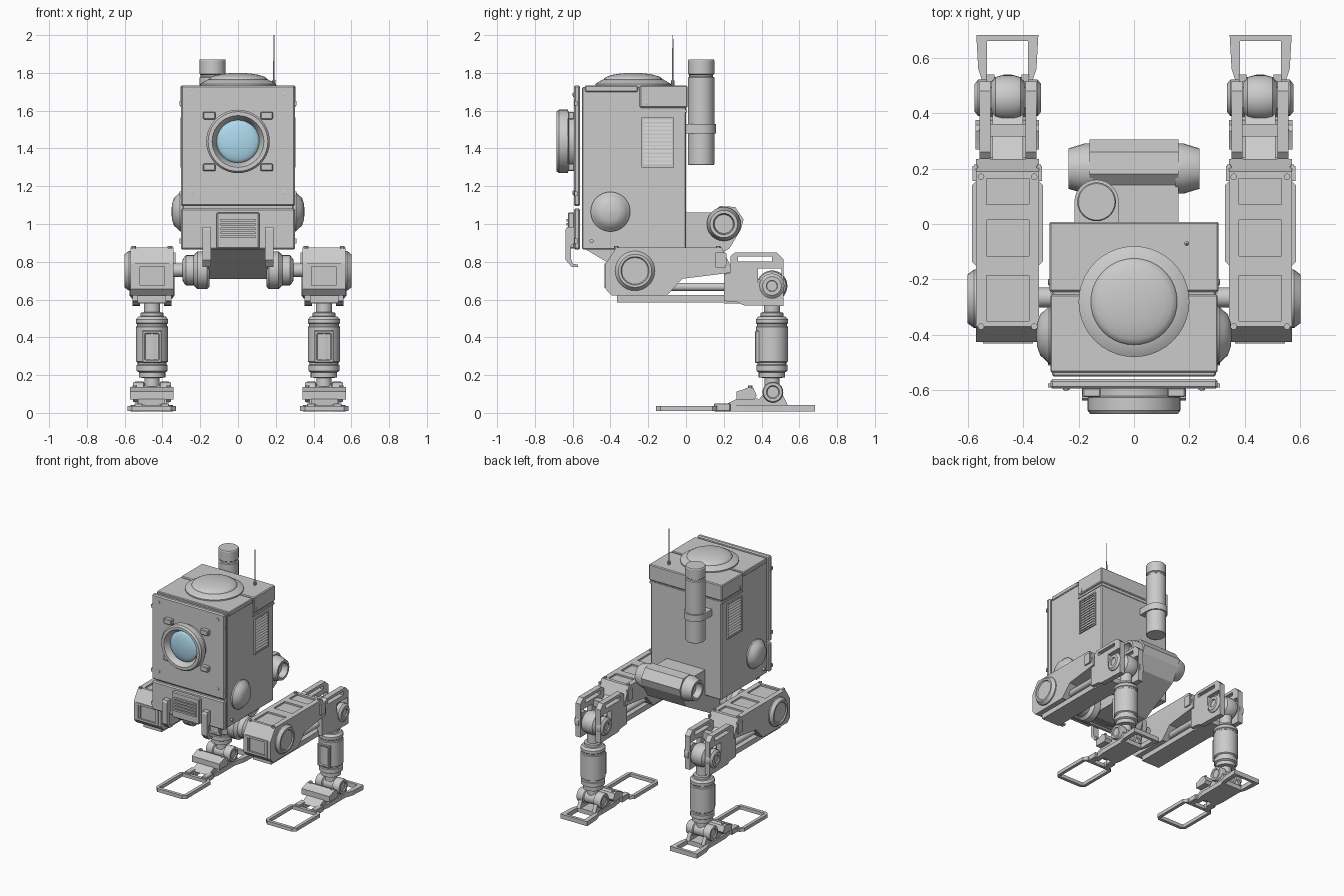
import bpy, bmesh, math
from math import cos, sin, pi


def finish(name, bm, smooth=False, mirror=False, bevel=0):
    bmesh.ops.remove_doubles(bm, verts=bm.verts, dist=1e-5)
    bmesh.ops.recalc_face_normals(bm, faces=bm.faces)
    me = bpy.data.meshes.new(name)
    bm.to_mesh(me)
    bm.free()
    ob = bpy.data.objects.new(name, me)
    bpy.context.collection.objects.link(ob)
    if smooth:
        me.shade_smooth()
        me.set_sharp_from_angle(angle=math.radians(32))
    if bevel:
        b = ob.modifiers.new("bevel", 'BEVEL')
        b.width, b.segments = bevel, 1
    if mirror:
        ob.modifiers.new("mirror", 'MIRROR')
    return ob


def place(axis, a, b, h):
    return {'x': (h, a, b), 'y': (a, h, b), 'z': (a, b, h)}[axis]


def prism(name, pts, lo, hi, axis='x', **kw):
    """Flat outline extruded along an axis."""
    bm = bmesh.new()
    lower = [bm.verts.new(place(axis, a, b, lo)) for a, b in pts]
    upper = [bm.verts.new(place(axis, a, b, hi)) for a, b in pts]
    bm.faces.new(lower)
    bm.faces.new(upper)
    n = len(pts)
    for i in range(n):
        j = (i + 1) % n
        bm.faces.new((lower[i], lower[j], upper[j], upper[i]))
    return finish(name, bm, **kw)


def box(name, x0, x1, y0, y1, z0, z1, **kw):
    return prism(name, [(x0, y0), (x1, y0), (x1, y1), (x0, y1)], z0, z1, 'z', **kw)


def lathe(name, pts, axis, ca, cb, n=32, smooth=True, **kw):
    """(radius, height) profile turned about an axis through (ca, cb)."""
    bm = bmesh.new()
    rings = [[bm.verts.new(place(axis, ca + max(r, 1e-4) * cos(2 * pi * i / n),
                                 cb + max(r, 1e-4) * sin(2 * pi * i / n), h))
              for i in range(n)] for r, h in pts]
    for p, q in zip(rings, rings[1:]):
        for i in range(n):
            j = (i + 1) % n
            bm.faces.new((p[i], p[j], q[j], q[i]))
    bm.faces.new(rings[0])
    bm.faces.new(rings[-1])
    return finish(name, bm, smooth=smooth, **kw)


def cut(ob, *bounds):
    """Subtract boxes from an object."""
    for b in bounds:
        c = box("cutter", *b)
        m = ob.modifiers.new("cut", 'BOOLEAN')
        m.operation, m.object = 'DIFFERENCE', c
        ob.modifiers.move(len(ob.modifiers) - 1, 0)
        bpy.context.view_layer.objects.active = ob
        bpy.ops.object.modifier_apply(modifier=m.name)
        bpy.data.objects.remove(c)


M = dict(mirror=True)

# Body shell, lid and front plates
box("body", -.295, .295, -.55, 0, .865, 1.725, bevel=.006)
box("rear_lid", -.305, .305, -.245, .008, 1.615, 1.733, bevel=.006)
box("front_roof", -.302, .302, -.535, -.255, 1.70, 1.733, bevel=.005)
box("lid_trim", -.301, .301, -.25, .004, 1.59, 1.606)
box("front_plate", -.302, .302, -.594, -.56, 1.095, 1.733, bevel=.008)
box("lower_front_plate", -.302, .302, -.594, -.56, .865, 1.082, bevel=.008)
for z in (1.165, 1.685):
    lathe("plate_bolt", [(.012, -.59), (.012, -.599), (0, -.601)], 'y', .245, z, 12, **M)
for y, z in ((-.21, 1.64), (-.5, .91)):
    lathe("side_bolt", [(.011, .29), (.011, .309), (0, .311)], 'x', y, z, 12, **M)
for z in (1.64, 1.16, .91):
    box("edge_latch", .295, .31, -.59, -.575, z - .012, z + .012, **M)

# Underbody and rear block
prism("underbody", [(-.53, .88), (-.53, .865), (-.27, .71), (-.06, .71), (.23, .87), (.29, .97),
                    (.305, 1.025), (.26, 1.09), (.18, 1.095), (.14, 1.06), (-.02, 1.06), (-.02, .88)],
      -.16, .16)
lathe("rear_nozzle", [(.09, .15), (.09, .18), (.073, .236), (.056, .236), (.05, .19)],
      'x', .2, 1.0, 24, **M)

# Eye
lathe("eye_collar", [(.15, -.585), (.15, -.628)], 'y', 0, 1.437, 40)
for z in (1.30, 1.574):
    box("eye_lug", .12, .185, -.625, -.59, z - .02, z + .02, bevel=.005, **M)
lathe("eye_ring", [(.15, -.62), (.168, -.626), (.168, -.672), (.158, -.685), (.137, -.685),
                   (.113, -.645), (.113, -.625)], 'y', 0, 1.437, 40)
lens = lathe("eye_lens", [(.114, -.64)] + [(.114 * cos(t * pi / 12), -.64 - .028 * sin(t * pi / 12))
                                           for t in range(1, 7)], 'y', 0, 1.437, 40)
blue = bpy.data.materials.new("lens_blue")
blue.diffuse_color = (.42, .70, .85, 1)
lens.data.materials.append(blue)

# Roof dome and antenna
lathe("dome_base", [(.2, 1.725), (.2, 1.742), (.16, 1.765)], 'z', 0, -.28, 40)
lathe("roof_dome", [(.157, 1.76)] + [(.157 * cos(t * pi / 12), 1.763 + .037 * sin(t * pi / 12))
                                     for t in range(7)], 'z', 0, -.28, 40)
lathe("antenna", [(.009, 1.73), (.009, 1.76), (.004, 1.765), (.0025, 2.0)], 'z', .19, -.07, 10)

# Exhaust stack
lathe("exhaust_stack", [(.066, 1.312), (.07, 1.318), (.07, 1.775), (.063, 1.78), (.063, 1.79),
                        (.07, 1.795), (.07, 1.866), (.066, 1.872)], 'z', -.135, .08, 28)
lathe("stack_clamp", [(.08, 1.48), (.08, 1.53)], 'z', -.135, .08, 28)
box("clamp_bracket", -.215, -.055, -.01, .08, 1.48, 1.53)

# Side vents and side domes
frame = box("vent_frame", .29, .304, -.235, -.063, 1.30, 1.565, **M)
cut(frame, (.297, .32, -.225, -.073, 1.31, 1.555))
for i in range(12):
    z = 1.317 + i * .0202
    prism("vent_slat", [(.29, z), (.304, z), (.297, z + .014), (.29, z + .014)], -.226, -.072, 'y', **M)
lathe("side_dome", [(.105, .29), (.105, .306), (.088, .322), (.075, .338), (.045, .349), (0, .353)],
      'x', -.4, 1.065, 32, **M)

# Chin grille and prongs
grille = box("chin_grille", -.113, .113, -.625, -.59, .87, 1.062, bevel=.006)
for i in range(5):
    z = .925 + i * .022
    box("grille_slat", -.092, .092, -.633, -.62, z, z + .013)
prism("chin_prong", [(-.59, .985), (-.63, .985), (-.637, .97), (-.637, .81), (-.605, .772),
                     (-.572, .772), (-.572, .785), (-.6, .79), (-.61, .82), (-.61, .88), (-.59, .90)],
      .143, .187, **M)

# Hip joints
lathe("hip_joint", [(.085, .15), (.1, .165), (.1, .215), (.08, .235), (.08, .275), (.06, .292),
                    (.036, .295), (.036, .35)], 'x', -.265, .755, 24, **M)
lathe("hip_cap", [(.105, .56), (.105, .578), (.088, .6), (.075, .6), (.07, .592)],
      'x', -.27, .752, 32, **M)

# Thighs with recessed panels
thigh = prism("thigh", [(-.37, .875), (-.425, .79), (-.425, .655), (-.395, .622), (-.1, .622),
                        (-.02, .71), (.235, .742), (.235, .78), (.19, .875)], .342, .57, **M)
cut(thigh, (.378, .532, -.35, -.185, .863, .9), (.378, .532, -.115, .015, .863, .9),
    (.378, .532, .07, .165, .863, .9), (.39, .52, -.45, -.412, .67, .775))
box("thigh_front_panel", .365, .545, -.432, -.42, .66, .79, **M)
cut(bpy.context.scene.objects["thigh_front_panel"], (.38, .53, -.45, -.415, .675, .775))
for x in (.36, .552):
    for y in (-.37, .17):
        lathe("thigh_bolt", [(.012, .87), (.012, .883)], 'z', x, y, 10, **M)
for x in (.332, .562):
    box("thigh_ear", x, x + .02, .155, .21, .77, .85, **M)
    box("knee_slot_guard", x + .004, x + .016, .19, .215, .78, .845, **M)
for x in (.395, .515):
    lathe("thigh_rod", [(.022, -.12), (.022, .24)], 'y', x, .667, 14, **M)
box("thigh_rail", .38, .532, -.365, .25, .585, .624, **M)

# Knee brackets and joints
for x in (.352, .518):
    plate = prism("knee_plate", [(.2, .735), (.2, .592), (.28, .585), (.30, .57), (.515, .565),
                                 (.515, .815), (.48, .85), (.26, .85), (.235, .83), (.235, .74)],
                  x, x + .04, **M)
    cut(plate, (x - .1, x + .1, .275, .455, .802, .828), (x - .1, x + .1, .38, .505, .69, .765))
box("knee_crossbar", .38, .53, .315, .36, .74, .79, **M)
box("knee_floor", .38, .53, .2, .36, .58, .62, **M)
prism("knee_link", [(.2, .80), (.2, .73), (.36, .66), (.40, .66), (.40, .70)], .40, .51, **M)
lathe("knee_barrel", [(.055, .395), (.075, .41), (.082, .435), (.082, .475), (.075, .5), (.055, .515)],
      'x', .455, .672, 28, **M)
for s in (-1, 1):
    lathe("knee_cap", [(.066, .455 + s * .075), (.066, .455 + s * .107), (.05, .455 + s * .12),
                       (.03, .455 + s * .12), (.027, .455 + s * .112)], 'x', .455, .672, 20, **M)

# Shins
lathe("shin", [(.04, .14), (.04, .185), (.07, .187), (.07, .215), (.083, .222), (.083, .252),
               (.076, .256), (.076, .266), (.085, .272), (.085, .455), (.08, .46), (.08, .47),
               (.085, .475), (.085, .495), (.072, .51), (.06, .512), (.06, .53), (.043, .533),
               (.043, .62)], 'z', .455, .455, 32, **M)
shin_panel = box("shin_panel", .405, .505, .366, .41, .265, .435, bevel=.004, **M)
cut(shin_panel, (.418, .492, .35, .373, .28, .42))

# Ankles
lathe("ankle_joint", [(.03, .362), (.035, .355), (.05, .355), (.055, .365), (.055, .41), (.045, .415),
                      (.045, .495), (.055, .5), (.055, .545), (.05, .555), (.035, .555), (.03, .548)],
      'x', .46, .11, 24, **M)
for x in (.378, .504):
    prism("ankle_bracket", [(.36, .04), (.54, .04), (.51, .10), (.48, .14), (.44, .14), (.41, .10)],
          x, x + .028, **M)

# Feet: sole with heel opening, instep, toe loop
c = .457
sole = prism("foot_sole", [(c - .112, .682), (c - .105, .56), (c - .085, .5), (c - .085, .3), (c - .065, .2),
                           (c + .065, .2), (c + .085, .3), (c + .085, .5), (c + .105, .56), (c + .112, .682)],
             .008, .042, 'z', **M)
cut(sole, (c - .074, c + .074, .53, .66, -.1, .1), (c - .035, c + .035, .1, .26, -.1, .1))
prism("foot_instep", [(.2, .04), (.27, .075), (.38, .075), (.44, .04)], c - .07, c + .07, **M)
prism("instep_bar", [(.268, .07), (.268, .113), (.30, .123), (.335, .137), (.358, .13), (.375, .09),
                     (.36, .07)], c - .115, c + .115, **M)
for s in (-1, 1):
    lathe("instep_bolt", [(.012, .11), (.012, .146)], 'z', c + s * .09, .34, 10, **M)
    box("toe_clamp", c + s * .07 - .022, c + s * .07 + .022, .148, .235, .008, .05, bevel=.004, **M)
w, k = .128, .025
toe = prism("toe_loop", [(c - w + k, -.16), (c + w - k, -.16), (c + w, -.16 + k), (c + w, .165 - k),
                         (c + w - k, .165), (c - w + k, .165), (c - w, .165 - k), (c - w, -.16 + k)],
            .01, .036, 'z', **M)
cut(toe, (c - w + .024, c + w - .024, -.136, .141, -.1, .1))
